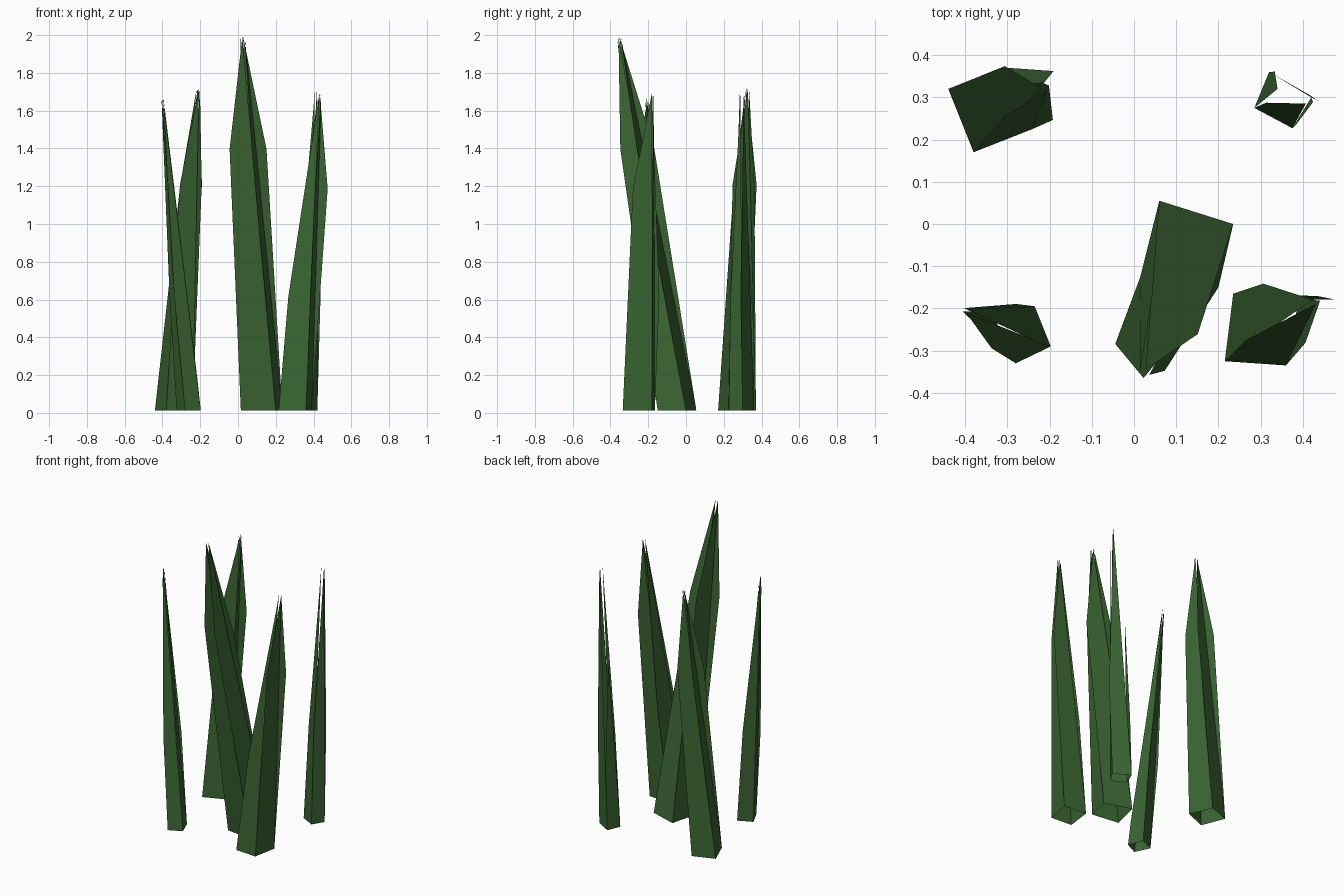
import bpy
from mathutils import Vector

if "Cube" in bpy.data.objects:
    bpy.data.objects.remove(bpy.data.objects["Cube"])

green = bpy.data.materials.new("grass_green")
green.diffuse_color = (0.042, 0.127, 0.032, 1)
green.use_nodes = True
green.node_tree.nodes["Principled BSDF"].inputs["Base Color"].default_value = green.diffuse_color
BASE_Z = 0.012


def clump(name, base, tip, kinks, spread=0.12, special=None):
    """Open clump of four flat blades on a square base (counter-clockwise),
    each with one bulged shoulder and a needle tip."""
    corners = [Vector((x, y, BASE_Z)) for x, y in base]
    centre = sum(corners, Vector()) / 4
    verts, faces = [], []
    for i, k in enumerate(kinks):
        a, b = corners[i], corners[(i + 1) % 4]
        t = Vector(tip) + spread * ((a + b) / 2 - centre)
        if special and i in special:
            t = Vector(special[i])
        shoulder = a.lerp(t, k) + (a - b) * k * 0.5
        n = len(verts)
        verts += [a, b, t, shoulder]
        faces += [(n, n + 1, n + 2), (n, n + 2, n + 3)]
    mesh = bpy.data.meshes.new(name)
    mesh.from_pydata(verts, [], faces)
    mesh.materials.append(green)
    ob = bpy.data.objects.new(name, mesh)
    bpy.context.collection.objects.link(ob)


# tall centre clump leaning to the front
clump("centre_blades", [(0.015, -0.125), (0.2, -0.15), (0.235, 0), (0.06, 0.055)],
      (0.025, -0.355, 1.99), (0.7, 0.7, 0.7, 0.7))
# back left clump leaning to the right
clump("back_left_blades", [(-0.38, 0.17), (-0.24, 0.225), (-0.30, 0.37), (-0.44, 0.32)],
      (-0.21, 0.325, 1.72), (0.7, 0.7, 0.7, 0.7))
# front right clump leaning to the right
clump("front_right_blades", [(0.215, -0.325), (0.36, -0.335), (0.39, -0.18), (0.235, -0.165)],
      (0.432, -0.18, 1.69), (0.36, 0.7, 0.7, 0.36))
# slim back right clump, its left blade is short
clump("back_right_blades", [(0.285, 0.275), (0.375, 0.227), (0.42, 0.30), (0.32, 0.36)],
      (0.412, 0.295, 1.70), (0.36, 0.36, 0.36, 0.36), 0.25, {3: (0.34, 0.32, 1.1)})
# slim front left clump leaning to the left
clump("front_left_blades", [(-0.28, -0.33), (-0.197, -0.29), (-0.235, -0.195), (-0.325, -0.235)],
      (-0.40, -0.205, 1.67), (0.36, 0.1, 0.36, 0.36))
